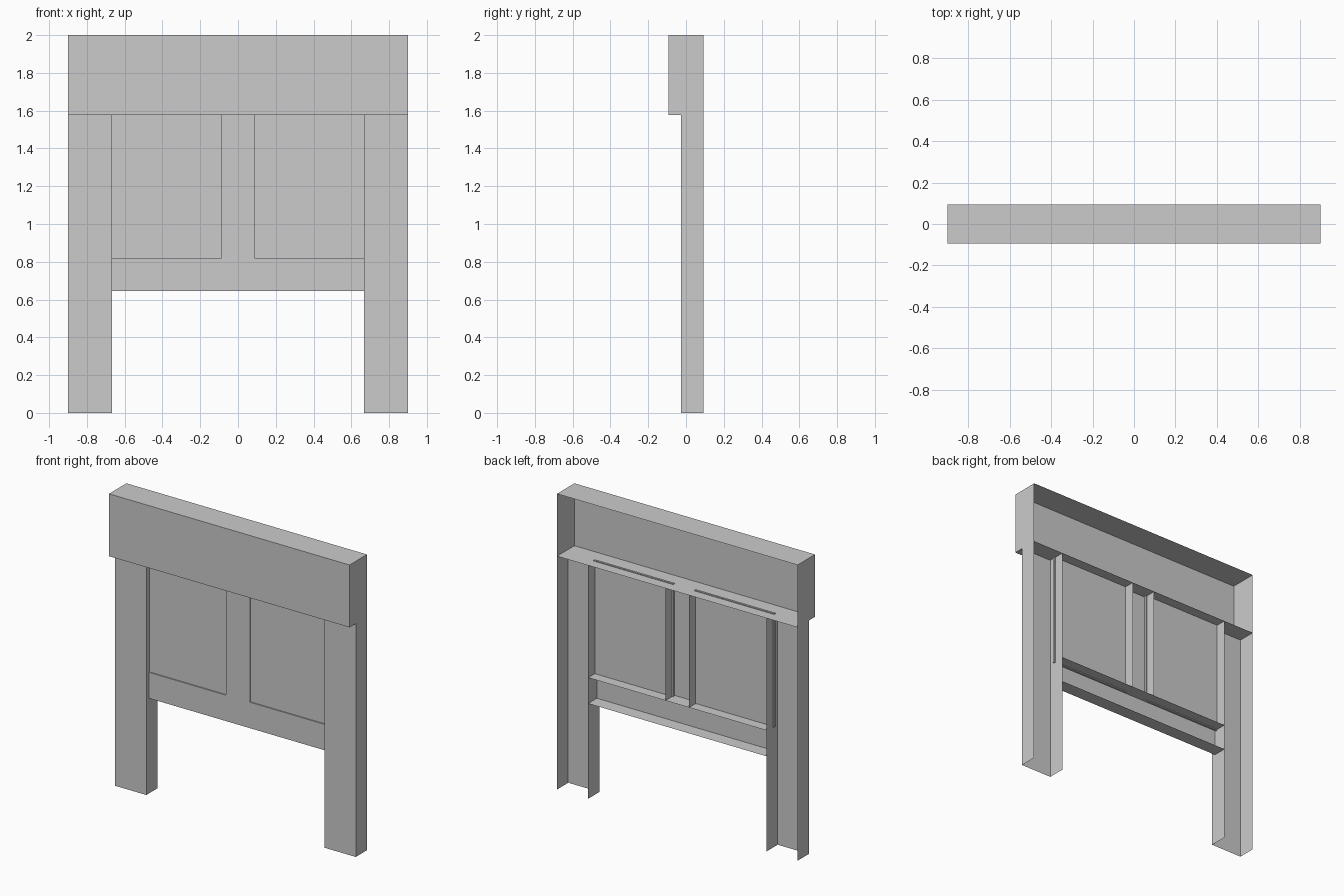
import bpy, bmesh

if "Cube" in bpy.data.objects:
    bpy.data.objects.remove(bpy.data.objects["Cube"])

BACK = 0.093      # open rear plane shared by every hollow part
TOP_Z = 1.578     # underside of the header

CORNERS = {       # corner bits (x, y, z), wound so normals point outward
    "front":  ((0, 0, 0), (1, 0, 0), (1, 0, 1), (0, 0, 1)),
    "back":   ((1, 1, 0), (0, 1, 0), (0, 1, 1), (1, 1, 1)),
    "left":   ((0, 1, 0), (0, 0, 0), (0, 0, 1), (0, 1, 1)),
    "right":  ((1, 0, 0), (1, 1, 0), (1, 1, 1), (1, 0, 1)),
    "bottom": ((0, 1, 0), (1, 1, 0), (1, 0, 0), (0, 0, 0)),
    "top":    ((0, 0, 1), (1, 0, 1), (1, 1, 1), (0, 1, 1)),
}


def shell(name, x, y, z, sides):
    """Thin box made only from the named sides."""
    bm = bmesh.new()
    verts = {}
    for side in sides.split():
        loop = []
        for c in CORNERS[side]:
            if c not in verts:
                verts[c] = bm.verts.new((x[c[0]], y[c[1]], z[c[2]]))
            loop.append(verts[c])
        bm.faces.new(loop)
    mesh = bpy.data.meshes.new(name)
    bm.to_mesh(mesh)
    bm.free()
    obj = bpy.data.objects.new(name, mesh)
    bpy.context.collection.objects.link(obj)
    return obj


# Deep header box, open at the back
shell("header", (-0.9, 0.9), (-BACK, BACK), (TOP_Z, 2.0),
      "front left right bottom top")

# Lower rail and centre stile, set back from the leg faces
shell("lower_rail", (-0.667, 0.667), (0.0, BACK), (0.644, 0.819),
      "front bottom top")
shell("centre_stile", (-0.088, 0.088), (0.0, BACK), (0.819, TOP_Z),
      "front left right")

for s, label in ((-1, "left"), (1, "right")):
    # Hollow leg channels, open at the back and ends
    shell(label + "_leg", sorted((s * 0.667, s * 0.9)), (-0.027, BACK),
          (0.0, TOP_Z), "front left right")
    # Thin panels whose edges pass just through the frame
    shell(label + "_panel", sorted((s * 0.08, s * 0.675)), (0.008, 0.022),
          (0.813, TOP_Z + 0.006), "front back left right bottom top")
